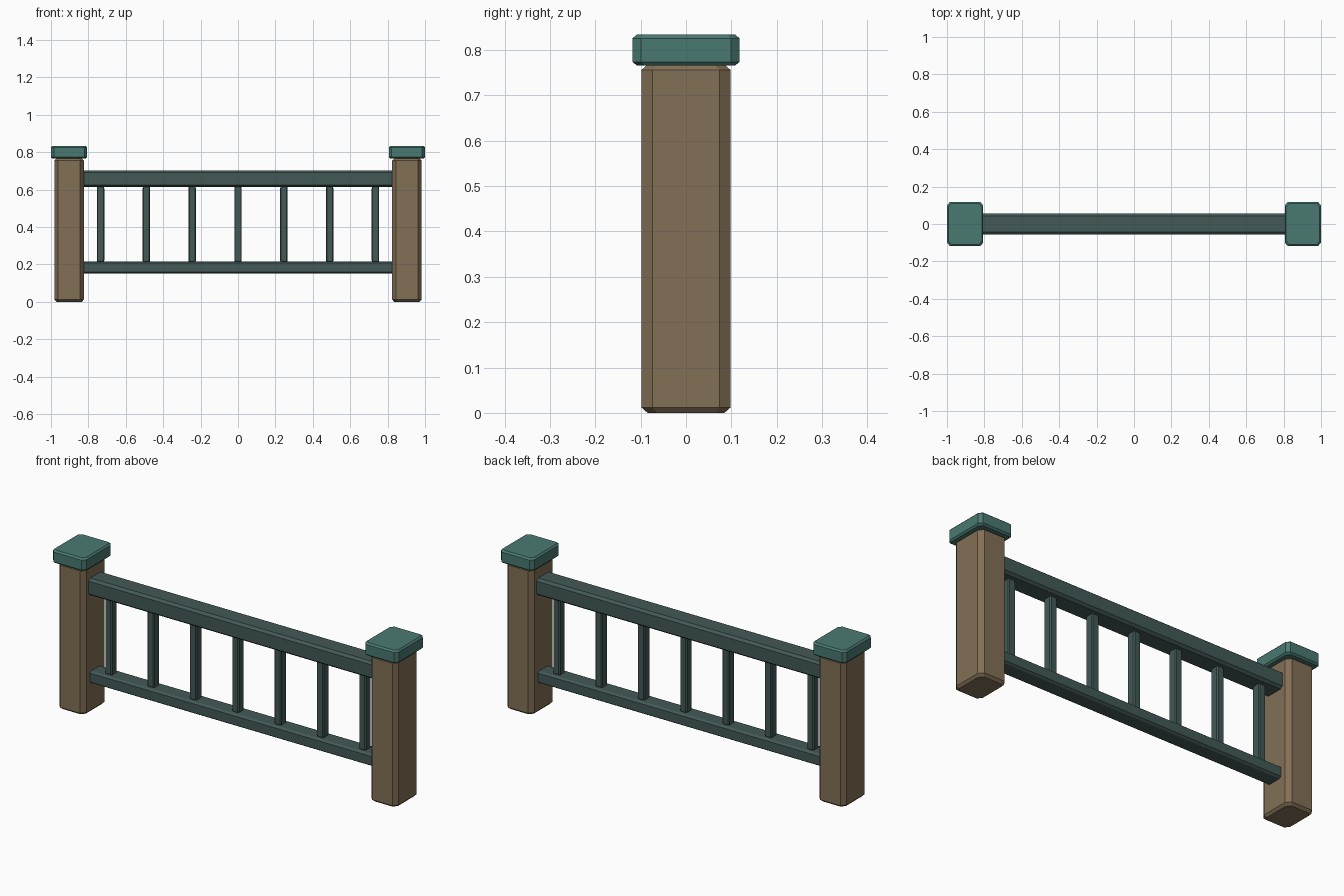
import bpy, bmesh
from mathutils import Vector

if "Cube" in bpy.data.objects:
    bpy.data.objects.remove(bpy.data.objects["Cube"])


def material(name, rgb):
    m = bpy.data.materials.new(name)
    m.diffuse_color = (*rgb, 1)
    m.use_nodes = True
    m.node_tree.nodes["Principled BSDF"].inputs["Base Color"].default_value = m.diffuse_color
    return m


WOOD = material("brown_wood", (0.225, 0.16, 0.092))
RAIL = material("dark_green", (0.055, 0.1, 0.096))
CAP = material("teal_green", (0.068, 0.19, 0.165))


def chamfered_box(name, centre, size, axis, mat, chamfer=0.125, end=0.012, taper=0.86):
    """Octagonal prism along an axis, with its two ends tapered in."""
    u, v = [i for i in range(3) if i != axis]
    hu, hv, hl = size[u] / 2, size[v] / 2, size[axis] / 2
    k = 1 - 2 * chamfer
    outline = [(1, -k), (1, k), (k, 1), (-k, 1), (-1, k), (-1, -k), (-k, -1), (k, -1)]
    bm = bmesh.new()
    rings = []
    for pos, s in ((-hl, taper), (-hl + end, 1), (hl - end, 1), (hl, taper)):
        ring = []
        for a, b in outline:
            p = Vector((0, 0, 0))
            p[u], p[v], p[axis] = a * hu * s, b * hv * s, pos
            ring.append(bm.verts.new(p))
        rings.append(ring)
    for lo, hi in zip(rings, rings[1:]):
        for i in range(8):
            j = (i + 1) % 8
            bm.faces.new((lo[i], lo[j], hi[j], hi[i]))
    bm.faces.new(rings[0])
    bm.faces.new(rings[-1])
    bmesh.ops.recalc_face_normals(bm, faces=bm.faces)
    mesh = bpy.data.meshes.new(name)
    bm.to_mesh(mesh)
    bm.free()
    mesh.materials.append(mat)
    ob = bpy.data.objects.new(name, mesh)
    ob.location = centre
    bpy.context.collection.objects.link(ob)
    return ob


# End posts with caps
for side, s in (("left", -1), ("right", 1)):
    chamfered_box(f"{side}_post", (s * 0.903, 0, 0.384), (0.157, 0.197, 0.768), 2, WOOD)
    chamfered_box(f"{side}_post_cap", (s * 0.903, 0, 0.8), (0.194, 0.236, 0.068), 2, CAP,
                  chamfer=0.08, end=0.008, taper=0.92)

# Horizontal rails, running through the posts
chamfered_box("top_rail", (0, 0, 0.659), (1.961, 0.112, 0.089), 0, RAIL)
chamfered_box("bottom_rail", (0, 0, 0.184), (1.961, 0.092, 0.063), 0, RAIL)

# Evenly spaced balusters
for i in range(7):
    chamfered_box(f"baluster_{i + 1}", ((i - 3) * 0.245, 0, 0.414), (0.04, 0.048, 0.408), 2, RAIL)
